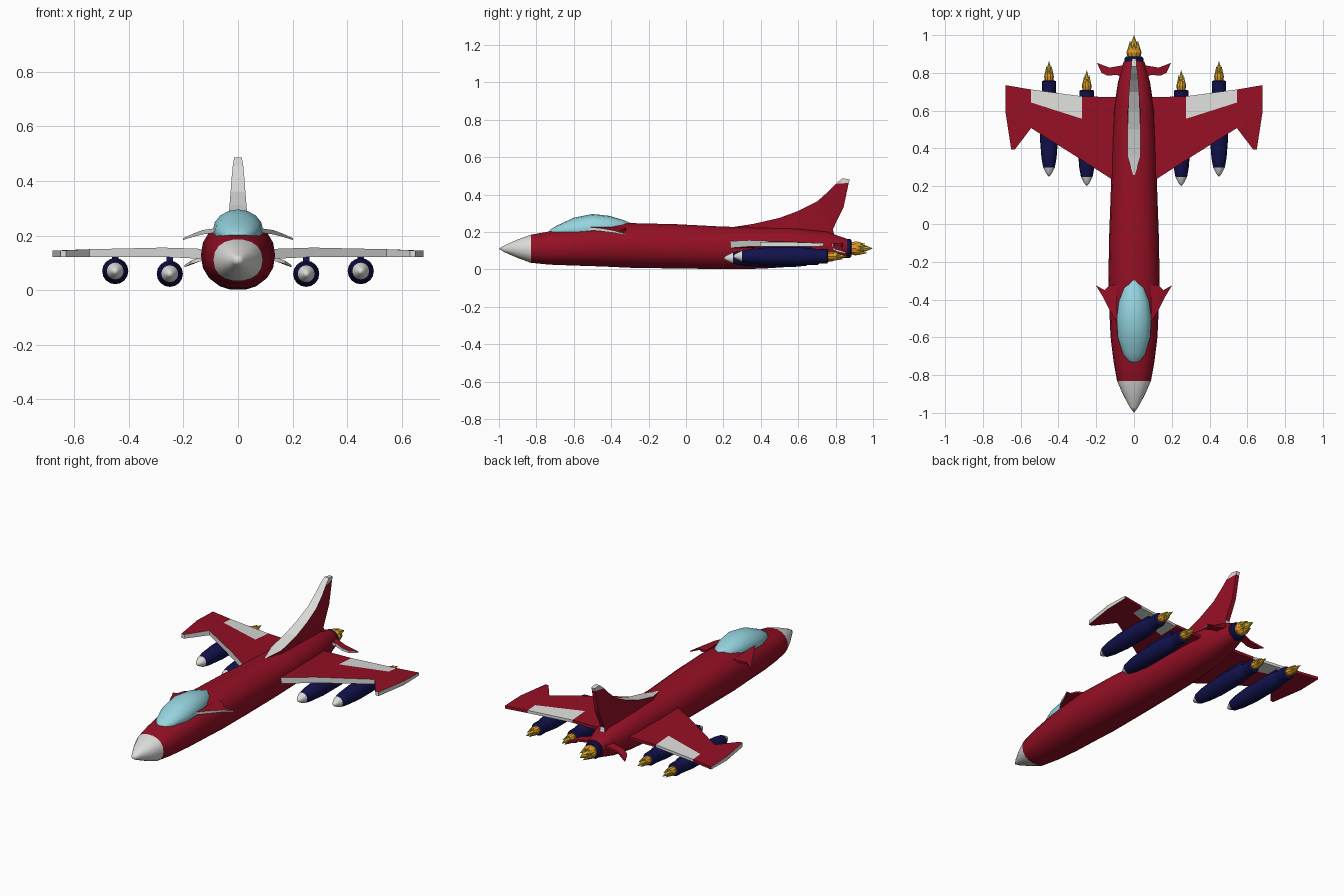
import bpy, bmesh, math

if "Cube" in bpy.data.objects:
    bpy.data.objects.remove(bpy.data.objects["Cube"])

COLOURS = {
    "red": (0.30, 0.005, 0.018, 1),
    "white": (0.72, 0.72, 0.70, 1),
    "navy": (0.006, 0.006, 0.075, 1),
    "glass_blue": (0.30, 0.66, 0.74, 1),
    "orange": (0.72, 0.32, 0.02, 1),
    "yellow": (0.72, 0.50, 0.03, 1),
}
MATS = {}
for cname, rgba in COLOURS.items():
    MATS[cname] = bpy.data.materials.new(cname)
    MATS[cname].diffuse_color = rgba
ORDER = list(COLOURS)


def finish(bm, name, rule, mirror=False, smooth=None):
    """Turn a bmesh into an object; rule(centre, normal) gives each face's colour."""
    bmesh.ops.remove_doubles(bm, verts=bm.verts, dist=0.0002)
    bmesh.ops.recalc_face_normals(bm, faces=bm.faces)
    bm.normal_update()
    for f in bm.faces:
        f.material_index = ORDER.index(rule(f.calc_center_median(), f.normal))
    me = bpy.data.meshes.new(name)
    bm.to_mesh(me)
    bm.free()
    ob = bpy.data.objects.new(name, me)
    bpy.context.collection.objects.link(ob)
    for c in ORDER:
        me.materials.append(MATS[c])
    if mirror:
        ob.modifiers.new("mirror", 'MIRROR').use_mirror_merge = False
    if smooth:
        bpy.ops.object.select_all(action='DESELECT')
        bpy.context.view_layer.objects.active = ob
        ob.select_set(True)
        bpy.ops.object.shade_smooth_by_angle(angle=math.radians(smooth))
    return ob


def spow(v, p):
    return math.copysign(abs(v) ** p, v)


def loft(bm, stations, cx=0.0, n=16, power=2.0):
    """Skin super-elliptic rings; each station is (y, centre z, half width, half height)."""
    rings = []
    for y, cz, rx, rz in stations:
        ring = []
        for i in range(n):
            a = 2 * math.pi * i / n
            ring.append(bm.verts.new((cx + max(rx, 1e-5) * spow(math.cos(a), 2 / power), y,
                                      cz + max(rz, 1e-5) * spow(math.sin(a), 2 / power))))
        rings.append(ring)
    for r, s in zip(rings, rings[1:]):
        for i in range(n):
            j = (i + 1) % n
            bm.faces.new((r[i], r[j], s[j], s[i]))
    for ring, st in ((rings[0], stations[0]), (rings[-1], stations[-1])):
        if st[2] > 0:
            bm.faces.new(ring)


def slab(name, pts, faces, rule, upright=False, mirror=False):
    """Thick plate from outline points (a, b, height, half thickness)."""
    bm = bmesh.new()

    def vert(a, b, c):
        return bm.verts.new((c, a, b) if upright else (a, b, c))
    top = [vert(a, b, c + t) for a, b, c, t in pts]
    bot = [vert(a, b, c - t) for a, b, c, t in pts]
    edges = {(f[i], f[(i + 1) % len(f)]) for f in faces for i in range(len(f))}
    for f in faces:
        bm.faces.new([top[i] for i in f])
        bm.faces.new([bot[i] for i in reversed(f)])
    for i, j in edges:
        if (j, i) not in edges:
            bm.faces.new((top[j], top[i], bot[i], bot[j]))
    return finish(bm, name, rule, mirror)


# Fuselage with white nose cone
bm = bmesh.new()
loft(bm, [(-1, .11, 0, 0), (-.97, .11, .022, .019), (-.9, .11, .06, .05),
          (-.83, .11, .09, .076), (-.73, .114, .108, .09), (-.6, .12, .124, .101),
          (-.45, .126, .131, .112), (-.3, .128, .136, .121), (-.05, .123, .131, .12),
          (.2, .115, .122, .115), (.4, .114, .117, .112), (.6, .118, .108, .103),
          (.75, .119, .085, .084), (.86, .114, .055, .05)], n=18, power=2.25)
finish(bm, "fuselage", lambda c, n: "white" if c.y < -.83 else "red", smooth=35)

# Canopy bubble
bm = bmesh.new()
loft(bm, [(-.74, .196, 0, 0), (-.725, .199, .03, .014), (-.69, .203, .058, .031),
          (-.6, .212, .086, .064), (-.5, .22, .092, .076), (-.41, .224, .08, .062),
          (-.34, .228, .055, .037), (-.30, .235, .015, .014), (-.295, .235, 0, 0)], n=16)
finish(bm, "canopy", lambda c, n: "glass_blue", smooth=40)


# Main wings with forward tooth and painted flap panel
def wing_rule(c, n):
    if .3 < c.x < .52 and c.y > .6:
        return "white"
    return "white" if abs(n.z) < .6 and (n.y < -.2 or n.x > .9) else "red"


slab("wings",
     [(.06, .20, .130, .019), (.275, .338, .139, .017), (.545, .508, .136, .014),
      (.63, .395, .134, .012), (.65, .395, .134, .012), (.68, .59, .133, .012),
      (.68, .735, .132, .008), (.545, .712, .132, .008), (.275, .676, .133, .008),
      (.06, .67, .130, .009), (.275, .557, .136, .013), (.545, .643, .134, .011)],
     [(0, 1, 10, 8, 9), (1, 2, 11, 10), (10, 11, 7, 8), (2, 5, 6, 7, 11), (2, 3, 4, 5)],
     wing_rule, mirror=True)


# Small foreplanes and tailplanes, drooping outward
def edge_rule(c, n):
    return "white" if abs(n.z) < .6 and n.y < -.15 else "red"


slab("foreplanes",
     [(.09, -.52, .218, .008), (.13, -.455, .212, .008), (.165, -.385, .201, .006),
      (.202, -.325, .187, .003), (.155, -.35, .204, .005), (.13, -.325, .212, .006),
      (.09, -.32, .218, .007)],
     [(0, 1, 5, 6), (1, 2, 4, 5), (2, 3, 4)], edge_rule, mirror=True)
slab("tailplanes",
     [(.03, .755, .14, .009), (.09, .79, .128, .009), (.14, .785, .113, .008),
      (.172, .80, .102, .006), (.196, .853, .088, .004), (.13, .828, .115, .006),
      (.03, .845, .14, .007)],
     [(0, 1, 5, 6), (1, 2, 5), (2, 3, 4, 5)], edge_rule, mirror=True)


# Swept tail fin with white leading edge and tip
def fin_rule(c, n):
    return "white" if c.z > .462 or (abs(n.x) < .6 and n.z > .2) else "red"


slab("tail_fin",
     [(.25, .226, 0, .002), (.36, .243, 0, .035), (.5, .275, 0, .034), (.6, .312, 0, .031),
      (.7, .362, 0, .027), (.76, .415, 0, .023), (.80, .457, 0, .019), (.835, .487, 0, .014),
      (.876, .481, 0, .011), (.87, .462, 0, .011), (.842, .33, 0, .012), (.785, .215, 0, .014),
      (.80, .15, 0, .02), (.6, .15, 0, .035), (.36, .15, 0, .035)],
     [(6, 9, 8, 7), (5, 10, 9, 6), (4, 11, 10, 5), (3, 13, 12, 11, 4),
      (2, 13, 3), (1, 14, 13, 2), (0, 14, 1)],
     fin_rule, upright=True)


# Exhaust flame: orange collar with a crown of yellow spikes
def flame(name, x, y, z, r, length, mirror):
    bm = bmesh.new()
    loft(bm, [(y - .01, z, r * .8, r * .8), (y + .2 * length, z, r, r),
              (y + .42 * length, z, r * .8, r * .8)], x, 10)
    loft(bm, [(y + .3 * length, z, r * .62, r * .62), (y + .65 * length, z, r * .4, r * .4),
              (y + length, z, 0, 0)], x, 8)
    for i in range(6):
        a = math.pi * (i / 3 + 1 / 6)
        dx, dz = .6 * r * math.cos(a), .6 * r * math.sin(a)
        end = (.76, .64)[i % 2]
        loft(bm, [(y + .3 * length, z + dz, r * .36, r * .36),
                  (y + end * length, z + dz, 0, 0)], x + dx, 6)
    split = y + .425 * length
    finish(bm, name, lambda c, n: "orange" if c.y < split else "yellow", mirror)


# Underwing engines, pylons and flames
for label, x, y, z in (("outer", .45, .25, .07), ("inner", .25, .20, .06)):
    bm = bmesh.new()
    loft(bm, [(y + dy, z, r, r) for dy, r in
              ((0, 0), (.015, .013), (.05, .031), (.1, .04), (.2, .048), (.37, .048),
               (.44, .041), (.45, .036), (.46, .038), (.505, .038), (.51, .03))], x, 16)
    tip = y + .05
    finish(bm, label + "_engines", lambda c, n: "white" if c.y < tip else "navy", True, 40)
    slab(label + "_pylons",
         [(y + .2, z, x, .012), (y + .42, z, x, .012), (y + .42, .13, x, .012), (y + .22, .13, x, .012)],
         [(0, 1, 2, 3)], lambda c, n: "navy", upright=True, mirror=True)
    flame(label + "_flames", x, y + .51, z, .026, .105, True)

# Tail nozzle ring and main flame
bm = bmesh.new()
loft(bm, [(.845, .112, .046, .046), (.852, .112, .051, .051), (.878, .112, .05, .05),
          (.886, .112, .042, .042)], n=16)
finish(bm, "tail_nozzle", lambda c, n: "navy", smooth=40)
flame("tail_flame", 0, .885, .112, .04, .115, False)

for m in bpy.data.materials:
    if m.users and not m.is_grease_pencil:
        m.use_nodes = True
        m.node_tree.nodes["Principled BSDF"].inputs["Base Color"].default_value = m.diffuse_color
